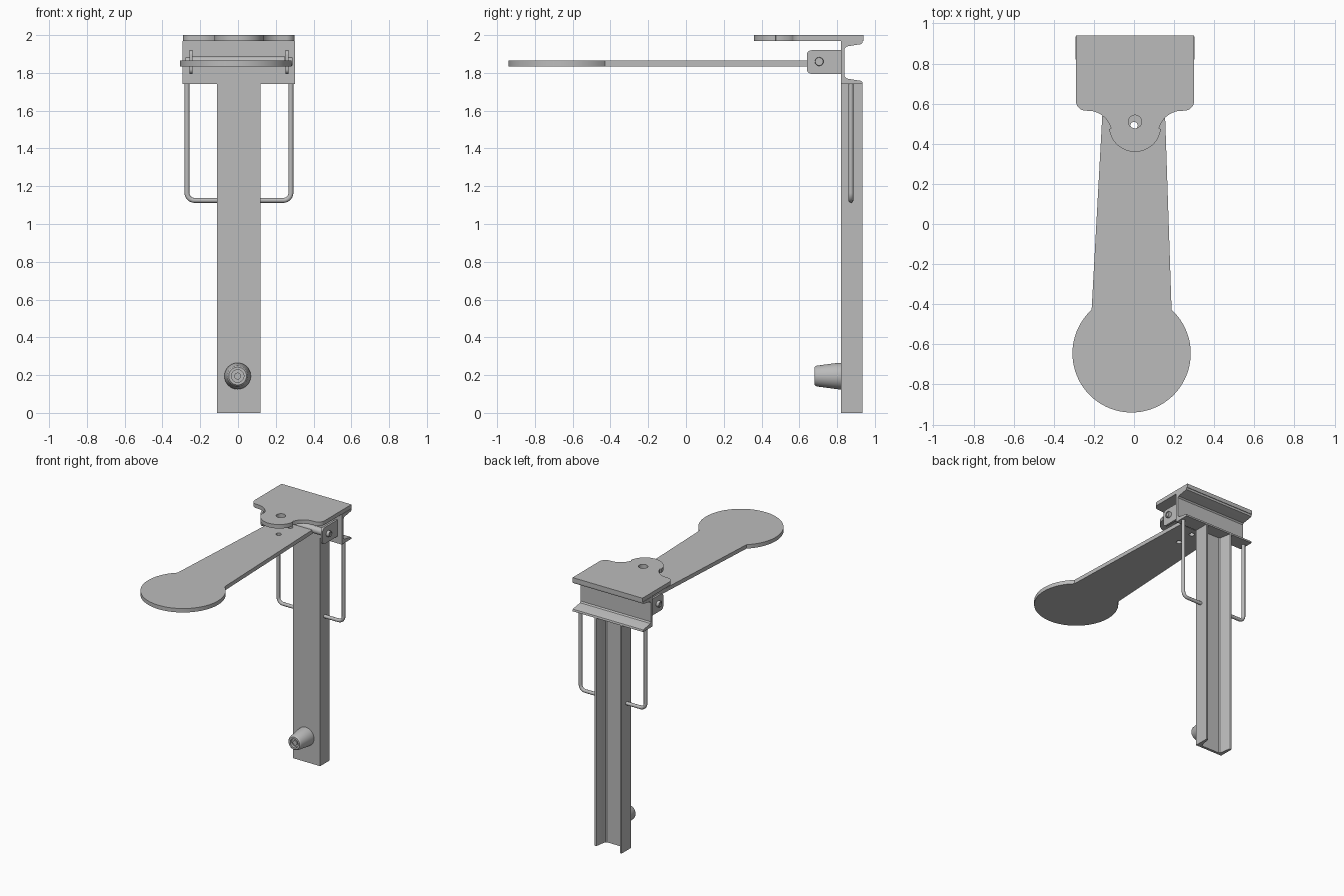
import bpy, bmesh
from math import pi, cos, sin, radians
from mathutils import Matrix, Vector

cube = bpy.data.objects.get("Cube")
if cube:
    bpy.data.objects.remove(cube, do_unlink=True)

grey = bpy.data.materials.new("steel grey")
grey.use_nodes = True
COLOUR = (0.5, 0.5, 0.5, 1)
grey.diffuse_color = COLOUR
grey.node_tree.nodes["Principled BSDF"].inputs["Base Color"].default_value = COLOUR


def finish(name, mesh, angle=35):
    """Clean the mesh, link it, colour it and shade it."""
    bm = bmesh.new()
    bm.from_mesh(mesh)
    bmesh.ops.remove_doubles(bm, verts=bm.verts, dist=1e-5)
    bmesh.ops.recalc_face_normals(bm, faces=bm.faces)
    bm.to_mesh(mesh)
    bm.free()
    mesh.materials.clear()
    mesh.materials.append(grey)
    obj = bpy.data.objects.new(name, mesh)
    bpy.context.collection.objects.link(obj)
    bpy.ops.object.select_all(action='DESELECT')
    obj.select_set(True)
    bpy.context.view_layer.objects.active = obj
    bpy.ops.object.shade_smooth_by_angle(angle=radians(angle))
    return obj


def from_curve(name, curve, frame=Matrix()):
    """Turn a temporary curve into a finished mesh part."""
    temp = bpy.data.objects.new("temp", curve)
    bpy.context.collection.objects.link(temp)
    bpy.context.view_layer.update()
    mesh = bpy.data.meshes.new_from_object(temp.evaluated_get(bpy.context.evaluated_depsgraph_get()))
    bpy.data.objects.remove(temp, do_unlink=True)
    bpy.data.curves.remove(curve)
    mesh.transform(frame)
    mesh.name = name
    return finish(name, mesh)


def add_spline(curve, points, closed):
    spline = curve.splines.new('POLY')
    spline.points.add(len(points) - 1)
    for p, co in zip(spline.points, points):
        p.co = (*Vector(co).to_3d(), 1)
    spline.use_cyclic_u = closed


def plate(name, loops, thickness, frame):
    """Extrude an outline, with further loops as holes."""
    curve = bpy.data.curves.new(name, 'CURVE')
    curve.dimensions = '2D'
    curve.fill_mode = 'BOTH'
    curve.extrude = thickness / 2
    for loop in loops:
        add_spline(curve, loop, True)
    return from_curve(name, curve, frame)


def rod(name, points, radius):
    curve = bpy.data.curves.new(name, 'CURVE')
    curve.dimensions = '3D'
    curve.bevel_depth = radius
    curve.bevel_resolution = 4
    curve.use_fill_caps = True
    add_spline(curve, points, False)
    return from_curve(name, curve)


def arc(cx, cy, r, start, end, steps=8):
    angles = [radians(start + (end - start) * i / steps) for i in range(steps + 1)]
    return [(cx + r * cos(a), cy + r * sin(a)) for a in angles]


def circle(cx, cy, r, steps=24):
    return arc(cx, cy, r, 0, 360, steps)[:-1]


def lathe(name, profile, frame, steps=40):
    """Spin (radius, height) points round the local z axis."""
    bm = bmesh.new()
    verts = [bm.verts.new((r, 0, h)) for r, h in profile]
    edges = [bm.edges.new(pair) for pair in zip(verts, verts[1:])]
    bmesh.ops.spin(bm, geom=verts + edges, cent=(0, 0, 0), axis=(0, 0, 1),
                   angle=2 * pi, steps=steps)
    mesh = bpy.data.meshes.new(name)
    bm.to_mesh(mesh)
    bm.free()
    mesh.transform(frame)
    return finish(name, mesh)


def axes(x, y, z, origin):
    return Matrix.Translation(origin) @ Matrix((x, y, z)).transposed().to_4x4()


X, Y, Z = Vector((1, 0, 0)), Vector((0, 1, 0)), Vector((0, 0, 1))

# Rolled channel section shared by the post and the head
half = [(0.115, 0), (0.115, 0.115), (0.106, 0.115), (0.1, 0.112), (0.097, 0.105),
        (0.087, 0.042), (0.083, 0.028), (0.073, 0.02)]
channel = half + [(-u, v) for u, v in reversed(half)]
plate("post", [channel], 1.74, axes(X, Y, Z, (0.005, 0.82, 0.87)))
plate("head_channel", [channel], 0.595, axes(Z, Y, -X, (0.005, 0.82, 1.855)))

# Top plate with a rounded tongue and a hole
left = (arc(-0.245, 0.615, 0.05, 180, 260) + arc(-0.235, 0.445, 0.12, 80, 15)
        + arc(0, 0.49, 0.13, 187, 270, 14))
right = [(-x, y) for x, y in reversed(left[:-1])]
outline = [(0.295, 0.94), (-0.295, 0.94)] + left + right
plate("top_plate", [outline, circle(0, 0.51, 0.033)], 0.03,
      axes(X, Y, Z, (0.005, 0, 1.985)))

# Paddle: tapered arm ending in a round pad
pad = arc(-0.012, -0.645, 0.295, 132.5, 407.5, 64)
plate("paddle", [pad + [(0.15, 0.69), (-0.15, 0.69)],
                 circle(0, 0.49, 0.019), circle(0, 0.63, 0.019)],
      0.03, axes(X, Y, Z, (0, 0, 1.85)))

# Pivot tube, ears and bolts
rod("pivot_tube", [(-0.24, 0.705, 1.86), (0.25, 0.705, 1.86)], 0.027)
ear = [(0.82, 1.92)] + arc(0.665, 1.895, 0.025, 90, 180) \
    + arc(0.665, 1.82, 0.025, 180, 270) + [(0.82, 1.795)]
for side, s in (("left", 1), ("right", -1)):
    plate(side + "_ear", [ear], 0.016, axes(Y, Z, X, (0.005 + s * 0.254, 0, 0)))
    lathe(side + "_bolt", [(0, 0), (0.023, 0), (0.023, 0.02), (0.021, 0.023), (0.015, 0.023),
                           (0.015, 0.017), (0, 0.017)],
          axes(Y, Z * s, X * s, (0.005 + s * 0.26, 0.705, 1.86)), 20)

    # Bent side rods from the head down to the post
    bend = arc(0.235, 1.165, 0.04, 0, -90)
    path = [(0.275, 1.75)] + bend + [(0.11, 1.125)]
    rod(side + "_side_rod", [(0.005 + s * x, 0.873, z) for x, z in path], 0.013)

# Tapered bumper near the foot
lathe("bumper", [(0, 0), (0.07, 0), (0.07, 0.015), (0.055, 0.128), (0.052, 0.135),
                 (0.047, 0.14), (0.033, 0.14), (0.033, 0.12), (0.018, 0.12),
                 (0.018, 0.132), (0, 0.132)],
      axes(X, Z, -Y, (-0.002, 0.82, 0.195)))
